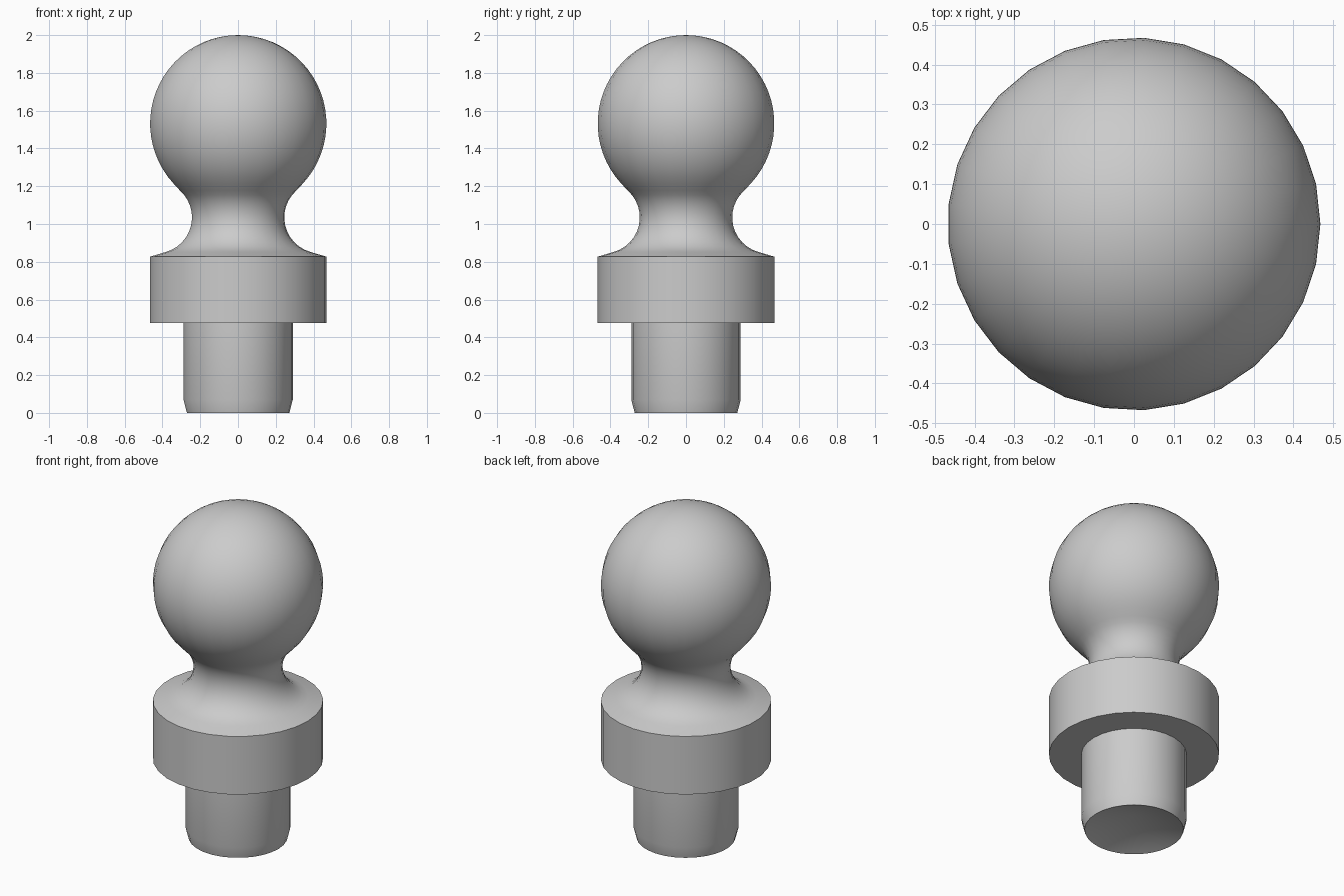
import bpy, bmesh, math

if "Cube" in bpy.data.objects:
    bpy.data.objects.remove(bpy.data.objects["Cube"])

SEGS = 29                      # sides around the axis
BALL_R, BALL_Z = 0.468, 1.532

# Stem with drilled cone in its base, chamfer, then collar
profile = [(0, 0.09), (0.272, 0), (0.29, 0.07), (0.29, 0.475),
           (0.468, 0.475), (0.468, 0.827)]

# Concave neck fillet, tangent to the ball
NX, NZ, NR = 0.435, 1.035, 0.19
a0, a1 = math.radians(255), math.atan2(BALL_Z - NZ, -NX)
for i in range(13):
    a = a0 + (a1 - a0) * i / 12
    profile.append((NX + NR * math.cos(a), NZ + NR * math.sin(a)))

# Ball up to the top pole
b0 = a1 - math.pi
for i in range(1, 25):
    a = b0 + (math.pi / 2 - b0) * i / 24
    profile.append((BALL_R * math.cos(a) if i < 24 else 0, BALL_Z + BALL_R * math.sin(a)))

# Revolve the profile
bm = bmesh.new()
verts = [bm.verts.new((r, 0, z)) for r, z in profile]
edges = [bm.edges.new(p) for p in zip(verts, verts[1:])]
bmesh.ops.spin(bm, geom=verts + edges, cent=(0, 0, 0), axis=(0, 0, 1),
               angle=math.tau, steps=SEGS, use_merge=True)
bmesh.ops.remove_doubles(bm, verts=bm.verts, dist=1e-4)
bmesh.ops.recalc_face_normals(bm, faces=bm.faces)
mesh = bpy.data.meshes.new("ball_stud")
bm.to_mesh(mesh)
bm.free()

obj = bpy.data.objects.new("ball_stud", mesh)
bpy.context.collection.objects.link(obj)
mat = bpy.data.materials.new("grey metal")
mat.diffuse_color = (0.6, 0.6, 0.6, 1)
mat.use_nodes = True
mat.node_tree.nodes["Principled BSDF"].inputs["Base Color"].default_value = mat.diffuse_color
mesh.materials.append(mat)

bpy.context.view_layer.objects.active = obj
obj.select_set(True)
bpy.ops.object.shade_smooth_by_angle(angle=math.radians(30))
